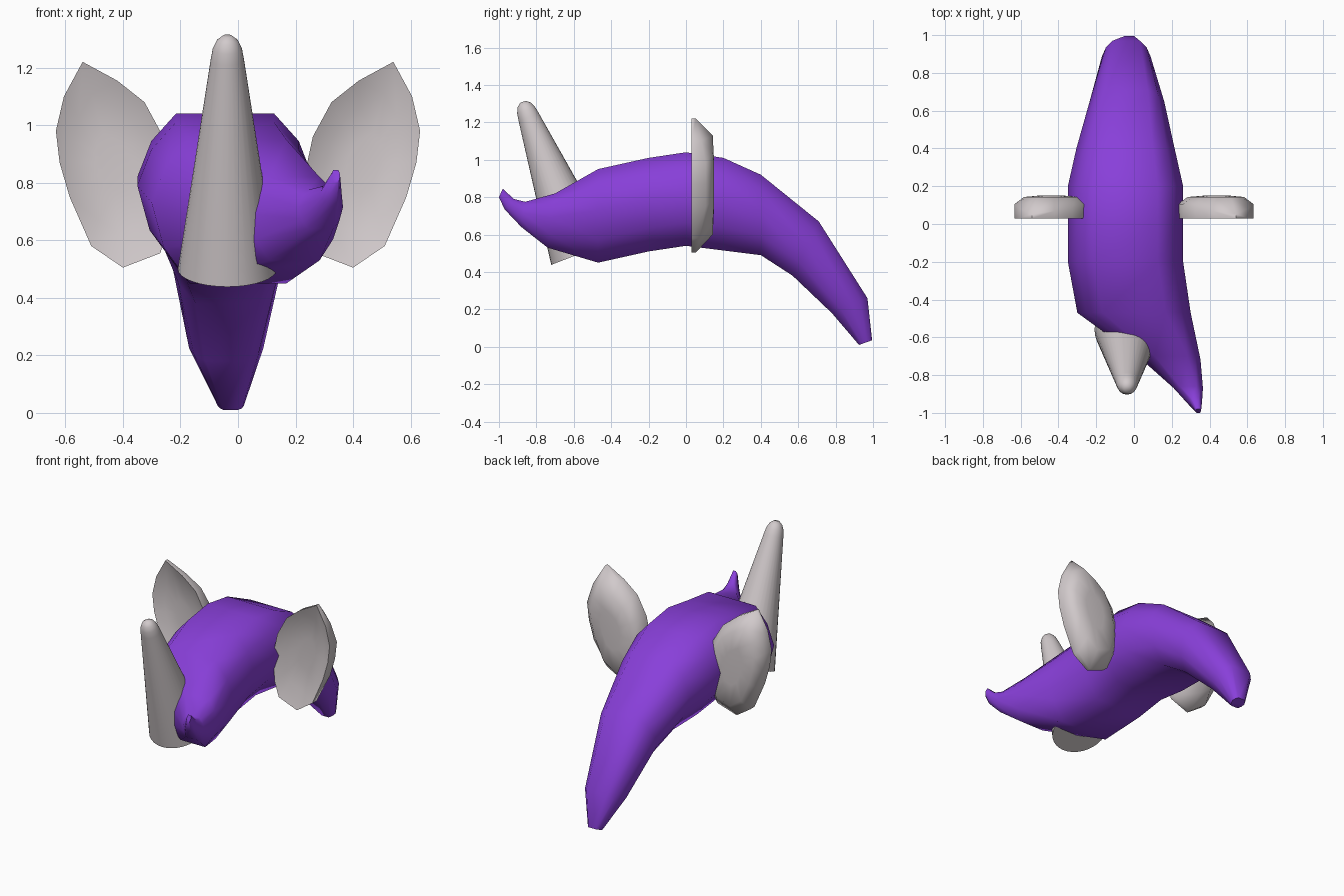
import bpy, bmesh, math
from mathutils import Vector, Matrix

cube = bpy.data.objects.get("Cube")
if cube:
    bpy.data.objects.remove(cube, do_unlink=True)


def make_material(name, color):
    mat = bpy.data.materials.new(name)
    mat.use_nodes = True
    mat.diffuse_color = color
    mat.node_tree.nodes["Principled BSDF"].inputs["Base Color"].default_value = color
    return mat


purple = make_material("purple", (0.25, 0.05, 0.70, 1))
ivory = make_material("pale_grey", (0.64, 0.59, 0.60, 1))


def loft(name, rings, mat, angle):
    """Skin a closed surface through rings of equal length."""
    bm = bmesh.new()
    loops = [[bm.verts.new(p) for p in ring] for ring in rings]
    n = len(loops[0])
    for a, b in zip(loops, loops[1:]):
        for i in range(n):
            j = (i + 1) % n
            bm.faces.new((a[i], a[j], b[j], b[i]))
    bm.faces.new(loops[0])
    bm.faces.new(loops[-1])
    bmesh.ops.recalc_face_normals(bm, faces=bm.faces)
    mesh = bpy.data.meshes.new(name)
    bm.to_mesh(mesh)
    bm.free()
    mesh.materials.append(mat)
    obj = bpy.data.objects.new(name, mesh)
    bpy.context.collection.objects.link(obj)
    bpy.ops.object.select_all(action="DESELECT")
    obj.select_set(True)
    bpy.context.view_layer.objects.active = obj
    bpy.ops.object.shade_smooth_by_angle(angle=math.radians(angle))
    return obj


# Body: (top y, top z, bottom y, bottom z, min x, max x) from snout to tail
stations = [
    (-.98, .845, -1.0, .80, .325, .355),
    (-.92, .79, -.97, .735, .285, .36),
    (-.86, .775, -.88, .64, .21, .365),
    (-.70, .82, -.74, .53, .04, .352),
    (-.47, .95, -.47, .45, -.30, .30),
    (-.20, 1.01, -.20, .51, -.35, .26),
    (0, 1.04, 0, .54, -.35, .26),
    (.20, 1.01, .20, .515, -.35, .26),
    (.40, .92, .40, .49, -.305, .215),
    (.71, .67, .57, .38, -.235, .16),
    (.97, .26, .78, .18, -.17, .088),
    (.995, .035, .925, .01, -.07, .02),
]
half = [(.56, 1), (.84, .62), (1, .12), (.86, -.5), (.56, -1)]
section = half + [(-u, v) for u, v in reversed(half)]


def body_ring(ty, tz, by, bz, x0, x1):
    top, bottom = Vector((0, ty, tz)), Vector((0, by, bz))
    return [bottom.lerp(top, (v + 1) / 2) + Vector(((x0 + x1) / 2 + u * (x1 - x0) / 2, 0, 0))
            for u, v in section]


loft("body", [body_ring(*s) for s in stations], purple, 65)

# Horn: tapered round spike with a rounded tip, leaning forwards
horn_profile = [(.172, 0), (.058, .78), (.051, .82), (.037, .85), (.016, .868)]
axis = Vector((0, -.36, .933)).normalized()
place = Matrix.Translation((-.037, -.56, .50)) @ axis.to_track_quat("Z", "Y").to_matrix().to_4x4()
steps = 32
horn_rings = [[place @ Vector((r * math.cos(math.tau * i / steps),
                               r * math.sin(math.tau * i / steps), h))
               for i in range(steps)] for r, h in horn_profile]
loft("horn", horn_rings, ivory, 50)

# Ears: dished front, thick rim and bulging back
outline = [(.54, 1.22), (.42, 1.155), (.325, 1.08), (.26, .96), (.23, .82), (.24, .65),
           (.27, .555), (.40, .505), (.51, .58), (.585, .75), (.62, .87), (.633, .98),
           (.605, 1.1)]
centre = Vector((.44, .87))


def ear_ring(side, scale, depth):
    ring = []
    for x, z in outline:
        p = centre.lerp(Vector((x, z)), scale)
        ring.append(Vector((side * p.x, depth(p.y), p.y)))
    return ring


def rim_depth(z):
    # The rim is thinner towards the upper and lower points
    return .105 - .05 * max(0, abs(z - .86) - .15) / .2


for side, name in ((1, "left_ear"), (-1, "right_ear")):
    rings = [
        ear_ring(side, .3, lambda z: .075),
        ear_ring(side, .68, lambda z: .065),
        ear_ring(side, 1, lambda z: .03),
        ear_ring(side, 1, rim_depth),
        ear_ring(side, .74, lambda z: .143),
        ear_ring(side, .35, lambda z: .15),
    ]
    loft(name, rings, ivory, 60)
